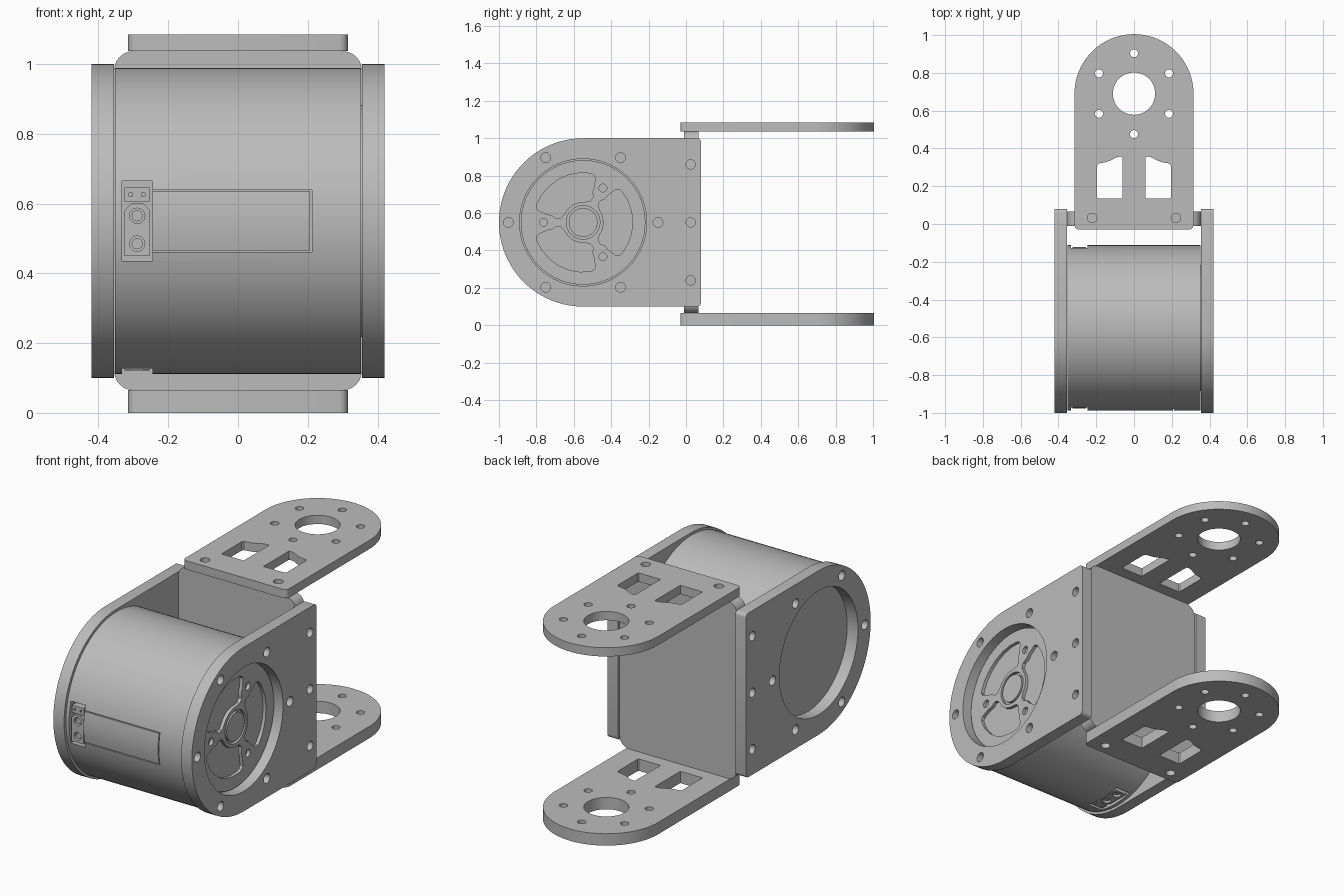
import bpy, bmesh, math
from mathutils import Matrix

cube = bpy.data.objects.get("Cube")
if cube:
    bpy.data.objects.remove(cube, do_unlink=True)

grey = bpy.data.materials.new("machined grey")
grey.use_nodes = True
COLOUR = (0.5, 0.5, 0.5, 1)
grey.diffuse_color = COLOUR
grey.node_tree.nodes["Principled BSDF"].inputs["Base Color"].default_value = COLOUR

# Motor axis centre in the side plane, and drawing planes for the profiles
CY, CZ = -0.55, 0.55
FLAT = Matrix.Identity(4)
SIDE = Matrix(((0, 0, 1, 0), (1, 0, 0, 0), (0, 1, 0, 0), (0, 0, 0, 1)))
FRONT = Matrix.Rotation(math.pi / 2, 4, 'X')


def radial(deg):
    """Plane facing outward from the motor axis (90 front, 180 below, 270 back)."""
    return Matrix.Translation((0, CY, CZ)) @ Matrix.Rotation(math.radians(deg), 4, 'X')


def arc(cx, cy, r, a0, a1, n):
    angles = [math.radians(a0 + (a1 - a0) * i / n) for i in range(n + 1)]
    return [(cx + r * math.cos(a), cy + r * math.sin(a)) for a in angles]


def circle(cx, cy, r, n=24):
    return arc(cx, cy, r, 0, 360, n)[:-1]


def ring(cx, cy, radius, r, n, start):
    """Loops for n round holes spaced around a centre."""
    return [circle(x, y, r) for x, y in arc(cx, cy, radius, start, start + 360, n)[:-1]]


def rect(x0, x1, y0, y1, r=0.0):
    if not r:
        return [(x0, y0), (x1, y0), (x1, y1), (x0, y1)]
    return (arc(x0 + r, y0 + r, r, 180, 270, 6) + arc(x1 - r, y0 + r, r, 270, 360, 6)
            + arc(x1 - r, y1 - r, r, 0, 90, 6) + arc(x0 + r, y1 - r, r, 90, 180, 6))


def finish(mesh):
    mesh.shade_smooth()
    mesh.set_sharp_from_angle(angle=math.radians(30))
    mesh.materials.clear()
    mesh.materials.append(grey)


def mesh_of(obj):
    bpy.context.view_layer.update()
    return bpy.data.meshes.new_from_object(obj.evaluated_get(bpy.context.evaluated_depsgraph_get()))


def extrude(name, loops, lo, hi, plane):
    """Solid plate from an outline and its hole loops, between two depths."""
    curve = bpy.data.curves.new(name, 'CURVE')
    curve.dimensions = '2D'
    curve.fill_mode = 'BOTH'
    curve.extrude = (hi - lo) / 2
    for loop in loops:
        spline = curve.splines.new('POLY')
        spline.points.add(len(loop) - 1)
        for point, (x, y) in zip(spline.points, loop):
            point.co = (x, y, 0, 1)
        spline.use_cyclic_u = True
    temp = bpy.data.objects.new(name + " profile", curve)
    bpy.context.collection.objects.link(temp)
    mesh = mesh_of(temp)
    bpy.data.objects.remove(temp, do_unlink=True)
    mesh.transform(plane @ Matrix.Translation((0, 0, (lo + hi) / 2)))
    bm = bmesh.new()
    bm.from_mesh(mesh)
    bmesh.ops.remove_doubles(bm, verts=bm.verts, dist=1e-5)
    bmesh.ops.recalc_face_normals(bm, faces=bm.faces)
    bm.to_mesh(mesh)
    bm.free()
    finish(mesh)
    mesh.name = name
    obj = bpy.data.objects.new(name, mesh)
    bpy.context.collection.objects.link(obj)
    return obj


def cut(obj, cutters):
    for cutter in cutters:
        cutter.hide_render = True
        mod = obj.modifiers.new("cut", 'BOOLEAN')
        mod.operation = 'DIFFERENCE'
        mod.solver = 'EXACT'
        mod.object = cutter
    mesh = mesh_of(obj)
    obj.modifiers.clear()
    obj.data = mesh
    finish(mesh)
    for cutter in cutters:
        bpy.data.objects.remove(cutter, do_unlink=True)


# Side plates: rounded front, motor bore, bolt circle and rear bolt row
side_outline = (arc(CY, CZ, 0.45, 90, 270, 48) + arc(0.06, 0.12, 0.02, 270, 360, 4)
                + arc(0.06, 0.98, 0.02, 0, 90, 4))
side_loops = [side_outline, circle(CY, CZ, 0.34, 64)]
side_loops += ring(CY, CZ, 0.4, 0.026, 6, 0)
side_loops += [circle(0.025, CZ + dz, 0.025) for dz in (-0.31, 0, 0.31)]
extrude("left_side_plate", side_loops, 0.355, 0.42, SIDE)
extrude("right_side_plate", side_loops, -0.42, -0.355, SIDE)

# Web joining the side plates and carrying the arms
extrude("rear_web", [rect(-0.355, 0.355, 0.065, 1.037, 0.055)], -0.067, 0.01, FRONT)

# Arms: round-ended plates with bearing hole, bolt holes and two windows
arm_loops = [arc(0, 0.69, 0.315, 0, 180, 48) + arc(-0.29, -0.005, 0.025, 180, 270, 4)
             + arc(0.29, -0.005, 0.025, 270, 360, 4), circle(0, 0.69, 0.112, 48)]
arm_loops += ring(0, 0.69, 0.214, 0.021, 6, 90)
window = [(0.19, 0.135), (0.195, 0.14), (0.195, 0.31), (0.188, 0.32), (0.145, 0.328),
          (0.12, 0.338), (0.095, 0.352), (0.075, 0.357), (0.06, 0.355), (0.06, 0.135)]
for s in (-1, 1):
    arm_loops += [circle(s * 0.222, 0.032, 0.025), [(s * x, y) for x, y in window]]
extrude("upper_arm", arm_loops, 1.037, 1.085, FLAT)
extrude("lower_arm", arm_loops, 0, 0.065, FLAT)

# Motor body with connector pockets and a label panel groove
body = extrude("motor_body", [circle(CY, CZ, 0.438, 96)], -0.352, 0.352, SIDE)
cutters = [extrude("pocket_cutter", [rect(-0.333, -0.245, -0.115, 0.115)], 0.39, 0.5, radial(a))
           for a in (90, 180, 270)]
cutters.append(extrude("groove_cutter", [rect(-0.25, 0.212, -0.089, 0.089),
                                         rect(-0.247, 0.207, -0.084, 0.084)],
                       0.421, 0.5, radial(90)))
cut(body, cutters)

# Connectors: power socket with two pins and a small signal socket
MX = -0.289
socket = [(MX - 0.036, -0.1), (MX + 0.036, -0.1), (MX + 0.036, 0.03),
          (MX + 0.018, 0.05), (MX - 0.018, 0.05), (MX - 0.036, 0.03)]
for side, angle in (("front", 90), ("lower", 180), ("rear", 270)):
    plane = radial(angle)
    pins = (-0.065, 0.015)
    extrude(side + "_power_socket", [socket] + [circle(MX, v, 0.022) for v in pins],
            0.385, 0.428, plane)
    for i, v in enumerate(pins):
        extrude(f"{side}_power_pin_{i + 1}", [circle(MX, v, 0.016, 16)], 0.385, 0.42, plane)
    extrude(side + "_signal_socket",
            [rect(MX - 0.036, MX + 0.036, 0.056, 0.096)]
            + [rect(MX + d - 0.005, MX + d + 0.005, 0.071, 0.081) for d in (-0.018, 0.018)],
            0.385, 0.425, plane)

# Rotor face: three pockets between spokes, spoke bolt holes and a hub ring
half = [(0.11, 20), (0.11, 35), (0.12, 48), (0.145, 52), (0.17, 47), (0.2, 47.5),
        (0.225, 46), (0.25, 45), (0.262, 42), (0.265, 38), (0.265, 26), (0.265, 13)]
pocket = ([(0.11, 0)] + half + [(0.265, 0)] + [(r, -a) for r, a in reversed(half)])
rotor_loops = [circle(CY, CZ, 0.333, 64), circle(CY, CZ, 0.09, 32), circle(CY, CZ, 0.077, 32)]
rotor_loops += ring(CY, CZ, 0.212, 0.021, 3, 60)
for turn in (0, 120, 240):
    rotor_loops.append([(CY + r * math.cos(math.radians(a + turn)),
                         CZ + r * math.sin(math.radians(a + turn))) for r, a in pocket])
extrude("rotor_face", rotor_loops, 0.35, 0.37, SIDE)
